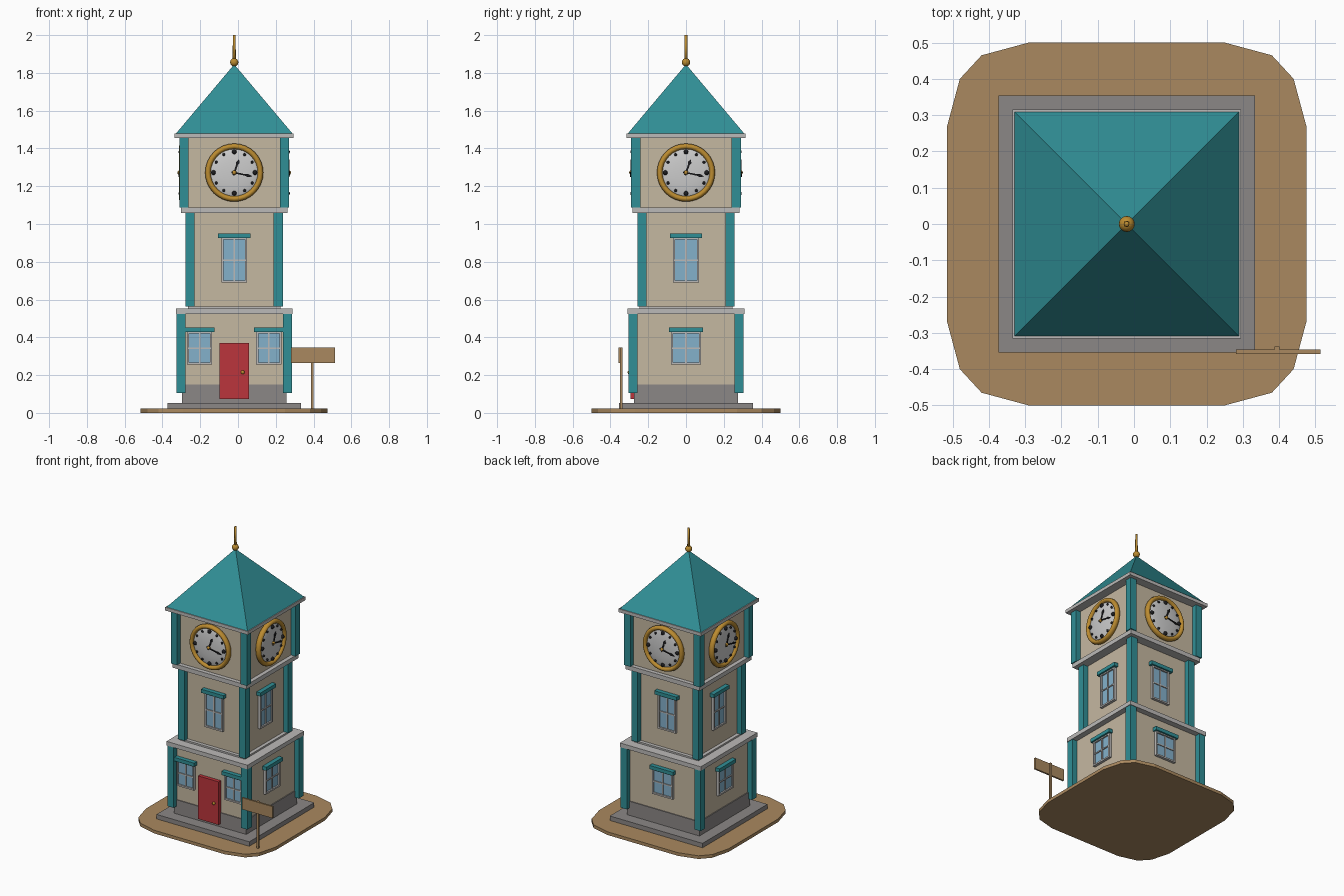
import bpy, bmesh, math
from mathutils import Matrix, Vector

if "Cube" in bpy.data.objects:
    bpy.data.objects.remove(bpy.data.objects["Cube"])

CX = -0.02  # tower axis


def material(name, rgb):
    m = bpy.data.materials.new(name)
    m.diffuse_color = (*rgb, 1)
    m.use_nodes = True
    m.node_tree.nodes["Principled BSDF"].inputs["Base Color"].default_value = m.diffuse_color
    return m


TEAL = material("teal", (0.030, 0.275, 0.305))
CREAM = material("cream", (0.56, 0.48, 0.355))
TAN = material("tan wood", (0.40, 0.25, 0.115))
STONE = material("stone grey", (0.26, 0.245, 0.24))
TRIM = material("light grey", (0.50, 0.49, 0.48))
RED = material("red", (0.50, 0.035, 0.045))
GLASS = material("glass blue", (0.23, 0.44, 0.60))
GOLD = material("gold", (0.50, 0.26, 0.03))
SILVER = material("silver", (0.60, 0.60, 0.60))
BLACK = material("black", (0.012, 0.012, 0.014))


def finish(name, bm, mat, side=0, smooth=False, cx=CX):
    """Turn a bmesh into an object, rotated onto one of the four tower sides."""
    bmesh.ops.recalc_face_normals(bm, faces=bm.faces)
    bm.transform(Matrix.Translation((cx, 0, 0)) @ Matrix.Rotation(side * math.pi / 2, 4, 'Z'))
    me = bpy.data.meshes.new(name)
    bm.to_mesh(me)
    bm.free()
    me.materials.append(mat)
    ob = bpy.data.objects.new(name, me)
    bpy.context.collection.objects.link(ob)
    if smooth:
        for p in me.polygons:
            p.use_smooth = True
    return ob


def add_box(bm, x0, x1, y0, y1, z0, z1):
    m = Matrix.Translation(((x0 + x1) / 2, (y0 + y1) / 2, (z0 + z1) / 2))
    m = m @ Matrix.Diagonal((x1 - x0, y1 - y0, z1 - z0, 1))
    bmesh.ops.create_cube(bm, size=1, matrix=m)


def box(name, x0, x1, y0, y1, z0, z1, mat, side=0, cx=CX):
    bm = bmesh.new()
    add_box(bm, x0, x1, y0, y1, z0, z1)
    return finish(name, bm, mat, side, cx=cx)


def slab(name, h, z0, z1, mat):
    return box(name, -h, h, -h, h, z0, z1, mat)


def prism(name, pts, z0, z1, mat):
    bm = bmesh.new()
    face = bm.faces.new([bm.verts.new((x, y, z0)) for x, y in pts])
    ext = bmesh.ops.extrude_face_region(bm, geom=[face])
    bmesh.ops.translate(bm, vec=(0, 0, z1 - z0),
                        verts=[v for v in ext["geom"] if isinstance(v, bmesh.types.BMVert)])
    return finish(name, bm, mat)


def lathe(name, profile, mat, steps, z=0.0, facing=False, side=0):
    """Spin (radius, height) points; facing=True points the axis out of the front."""
    bm = bmesh.new()
    vs = [bm.verts.new((r, 0, h)) for r, h in profile]
    es = [bm.edges.new(p) for p in zip(vs, vs[1:])]
    bmesh.ops.spin(bm, geom=vs + es, cent=(0, 0, 0), axis=(0, 0, 1),
                   angle=2 * math.pi, steps=steps, use_duplicate=False)
    bmesh.ops.remove_doubles(bm, verts=bm.verts, dist=1e-5)
    if facing:
        bm.transform(Matrix.Rotation(math.pi / 2, 4, 'X'))
    bm.transform(Matrix.Translation((0, 0, z)))
    return finish(name, bm, mat, side, smooth=True)


def ball(name, r, loc, mat, side=0):
    bm = bmesh.new()
    bmesh.ops.create_uvsphere(bm, u_segments=16, v_segments=8, radius=r,
                              matrix=Matrix.Translation(loc))
    return finish(name, bm, mat, side, smooth=True)


def window(name, u, d, w, z0, z1, lintel, side):
    """Frame, glass, glazing bars and lintel on a wall at depth d."""
    t, h = 0.011, w / 2
    zm = (z0 + z1) / 2
    bm = bmesh.new()
    add_box(bm, u - h, u - h + t, -d - 0.018, -d + 0.01, z0, z1)
    add_box(bm, u + h - t, u + h, -d - 0.018, -d + 0.01, z0, z1)
    add_box(bm, u - h + t, u + h - t, -d - 0.018, -d + 0.01, z0, z0 + t)
    add_box(bm, u - h + t, u + h - t, -d - 0.018, -d + 0.01, z1 - t, z1)
    add_box(bm, u - 0.004, u + 0.004, -d - 0.014, -d, z0 + t, z1 - t)
    add_box(bm, u - h + t, u + h - t, -d - 0.014, -d, zm - 0.004, zm + 0.004)
    finish(name + "_frame", bm, TRIM, side)
    box(name + "_glass", u - h + t, u + h - t, -d - 0.008, -d, z0 + t, z1 - t, GLASS, side)
    box(name + "_lintel", u - lintel / 2, u + lintel / 2, -d - 0.03, -d + 0.01,
        z1 - 0.003, z1 + 0.022, TEAL, side)


def hand(name, angle, length, width, y, side):
    """Clock hand: a thin bar with a diamond near the tip, angle clockwise from twelve."""
    outline = [(-width, -0.015), (-width, length * 0.6), (-width * 2, length * 0.75), (0, length),
               (width * 2, length * 0.75), (width, length * 0.6), (width, -0.015)]
    bm = bmesh.new()
    face = bm.faces.new([bm.verts.new((x, y, z)) for x, z in outline])
    ext = bmesh.ops.extrude_face_region(bm, geom=[face])
    bmesh.ops.translate(bm, vec=(0, -0.004, 0),
                        verts=[v for v in ext["geom"] if isinstance(v, bmesh.types.BMVert)])
    bm.transform(Matrix.Translation((0, 0, CLOCK_Z)) @ Matrix.Rotation(angle, 4, 'Y'))
    finish(name, bm, BLACK, side)


# Ground plate with chamfered corners
quarter = [(0.495, 0.27), (0.46, 0.40), (0.40, 0.465), (0.27, 0.50)]
outline = quarter + [(-x, y) for x, y in reversed(quarter)]
outline += [(-x, -y) for x, y in outline]
prism("ground", outline, 0, 0.022, TAN)

# Stone step and plinth
slab("step", 0.354, 0.02, 0.053, STONE)
slab("plinth", 0.276, 0.05, 0.15, STONE)

# Three storeys: wall, corner pillars, ledge above
# name, pillar outer half width, wall half width, pillar bottom, top
STOREYS = [("lower", 0.305, 0.270, 0.105, 0.525),
           ("middle", 0.257, 0.222, 0.562, 1.06),
           ("upper", 0.290, 0.255, 1.087, 1.457)]
for name, o, w, z0, z1 in STOREYS:
    slab(name + "_wall", w, max(z0, 0.14) - 0.01, z1, CREAM)
    bm = bmesh.new()
    for sx in (-1, 1):
        for sy in (-1, 1):
            xs, ys = sorted((sx * o, sx * (o - 0.048))), sorted((sy * o, sy * (o - 0.048)))
            add_box(bm, *xs, *ys, z0, z1)
    finish(name + "_pillars", bm, TEAL)
slab("lower_ledge", 0.309, 0.523, 0.552, TRIM)
slab("lower_ledge_cap", 0.246, 0.55, 0.563, TRIM)
slab("middle_ledge", 0.283, 1.058, 1.088, TRIM)
slab("eaves", 0.315, 1.455, 1.478, TRIM)

# Pyramid roof
bm = bmesh.new()
base = [bm.verts.new((x, y, 1.477)) for x, y in ((-0.31, -0.31), (0.31, -0.31), (0.31, 0.31), (-0.31, 0.31))]
tip = bm.verts.new((0, 0, 1.845))
bm.faces.new(base)
for i in range(4):
    bm.faces.new((base[i], base[(i + 1) % 4], tip))
finish("roof", bm, TEAL)

# Finial
ball("finial_ball", 0.022, (0, 0, 1.856), GOLD)
lathe("finial_rod", [(0, 1.86), (0.009, 1.86), (0.007, 2.0), (0, 2.0)], GOLD, 10)

# Windows
for side in range(4):
    window("middle_window", 0, 0.222, 0.137, 0.69, 0.928, 0.17, side)
    if side:
        window("lower_window", 0, 0.270, 0.158, 0.255, 0.43, 0.18, side)
for u in (-0.183, 0.183):
    window("front_window", u, 0.270, 0.133, 0.255, 0.43, 0.158, 0)

# Door and knob
box("door", -0.078, 0.078, -0.295, -0.26, 0.073, 0.37, RED)
ball("door_knob", 0.010, (0.045, -0.30, 0.215), GOLD)

# Clocks on all four sides
CLOCK_Z = 1.272
RIM = [(0.139 + 0.015 * math.cos(a * math.pi / 5), 0.273 + 0.019 * math.sin(a * math.pi / 5))
       for a in range(11)]
DOME = [(0.135 * math.sin(a * math.pi / 12), 0.268 + 0.020 * math.cos(a * math.pi / 12))
        for a in range(7)]
for side in range(4):
    lathe("clock_back", [(0.14, 0.25), (0.14, 0.27)], GOLD, 32, CLOCK_Z, True, side)
    lathe("clock_rim", RIM, GOLD, 32, CLOCK_Z, True, side)
    lathe("clock_face", DOME, SILVER, 32, CLOCK_Z, True, side)
    bm = bmesh.new()
    for i in range(12):
        a = i * math.pi / 6
        m = Matrix.Translation((0.11 * math.sin(a), -0.282, CLOCK_Z + 0.11 * math.cos(a)))
        r = 0.013 if i % 3 == 0 else 0.008
        bmesh.ops.create_uvsphere(bm, u_segments=10, v_segments=6, radius=r, matrix=m)
    finish("clock_hour_marks", bm, BLACK, side, smooth=True)
    hand("hour_hand", math.radians(20), 0.075, 0.005, -0.289, side)
    hand("minute_hand", math.radians(102), 0.10, 0.004, -0.292, side)
    ball("clock_hub", 0.012, (0, -0.289, CLOCK_Z), GOLD, side)

# Signpost
box("sign_board", 0.281, 0.514, -0.358, -0.346, 0.265, 0.345, TAN, cx=0)
box("sign_post", 0.387, 0.401, -0.349, -0.337, 0.015, 0.347, TAN, cx=0)
